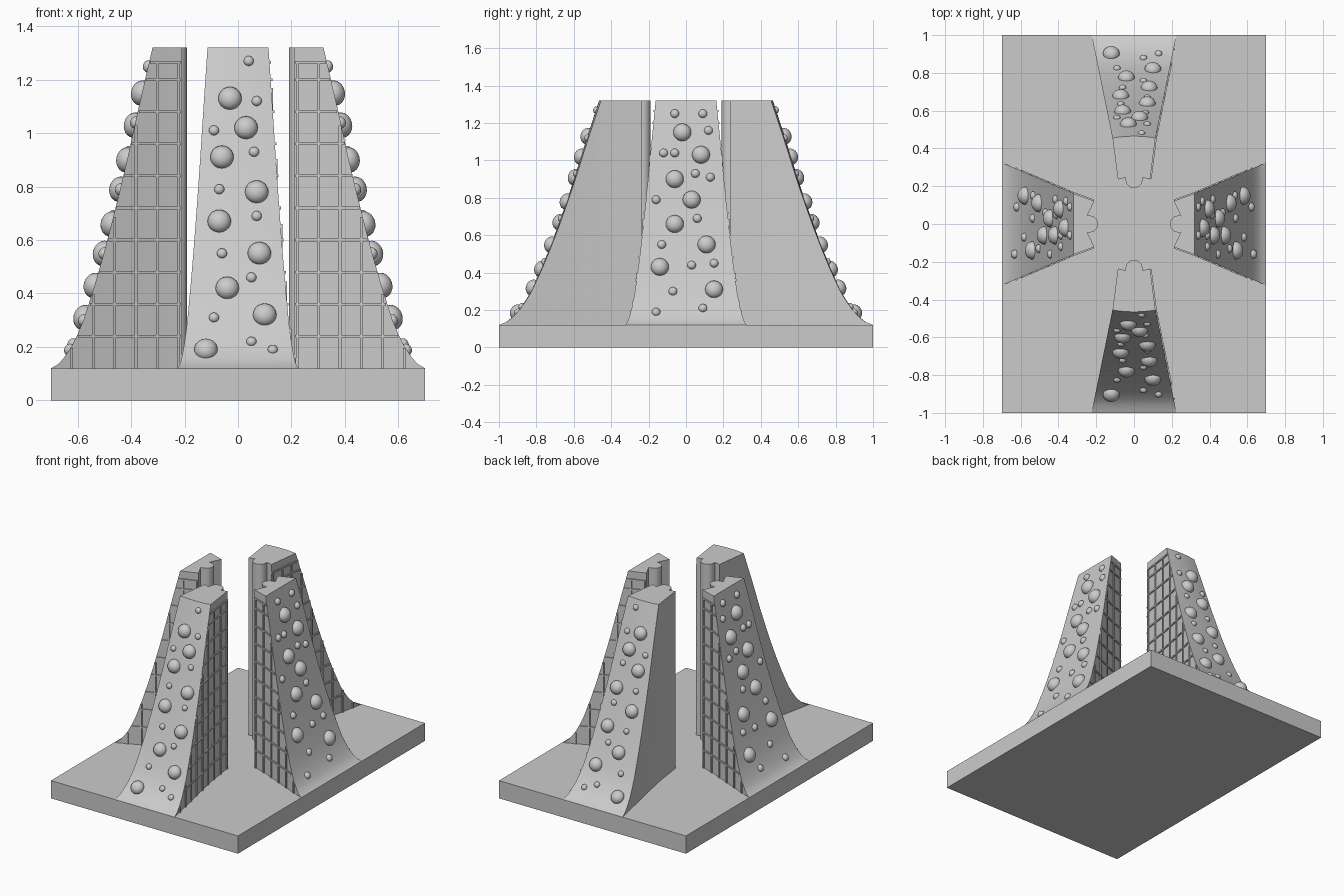
import bpy
import bmesh
from math import cos, sin, pi
from mathutils import Matrix, Vector

cube = bpy.data.objects.get("Cube")
if cube:
    bpy.data.objects.remove(cube, do_unlink=True)

stone = bpy.data.materials.new("light_grey_stone")
stone.use_nodes = True
grey = (0.6, 0.6, 0.6, 1)
stone.diffuse_color = grey
stone.node_tree.nodes["Principled BSDF"].inputs["Base Color"].default_value = grey

FLOOR, TOP = 0.12, 1.32
# Flared outer profile: height and fraction of the flare
FLARE = [(FLOOR, 1), (0.135, 0.93), (0.16, 0.87), (0.2, 0.8), (0.25, 0.735),
         (0.3, 0.68), (0.42, 0.578), (0.54, 0.487), (0.65, 0.41), (0.78, 0.325),
         (0.9, 0.25), (1.03, 0.175), (1.14, 0.11), (TOP, 0)]


def interp(points, x):
    """Piecewise linear lookup in points sorted by their first value."""
    for (x0, y0), (x1, y1) in zip(points, points[1:]):
        if x <= x1:
            return y0 + (y1 - y0) * (x - x0) / (x1 - x0)
    return points[-1][1]


def finish(name, bm, smooth=True):
    bmesh.ops.recalc_face_normals(bm, faces=bm.faces)
    mesh = bpy.data.meshes.new(name)
    bm.to_mesh(mesh)
    bm.free()
    obj = bpy.data.objects.new(name, mesh)
    mesh.materials.append(stone)
    bpy.context.collection.objects.link(obj)
    if smooth:
        bpy.ops.object.select_all(action='DESELECT')
        obj.select_set(True)
        bpy.context.view_layer.objects.active = obj
        bpy.ops.object.shade_smooth_by_angle(angle=pi / 6)
    return obj


def add_box(bm, corners):
    """Six-sided solid from four lower and four upper corners."""
    v = [bm.verts.new(c) for c in corners]
    bm.faces.new(v[:4])
    bm.faces.new(v[4:])
    for i in range(4):
        j = (i + 1) % 4
        bm.faces.new((v[i], v[j], v[j + 4], v[i + 4]))


class Pillar:
    """Works in outward distance r, sideways offset t and height z."""

    def __init__(self, name, axis, sign, widths, bulge):
        self.name, self.axis, self.sign = name, axis, sign
        self.widths, self.bulge = widths, bulge
        self.r_top, self.r_foot = widths[1][0] + 0.005, widths[2][0]

    def place(self, r, t, z):
        r *= self.sign
        return Vector((r, t, z) if self.axis == "x" else (t, r, z))

    def width(self, r):
        return interp(self.widths, r)

    def edge(self, z):
        return self.r_top + (self.r_foot - self.r_top) * interp(FLARE, z)

    def outer(self, u, z):
        """Outer face point, with u running from -1 to 1 across it."""
        r = self.edge(z)
        bow = self.bulge * (1 - interp(FLARE, z)) * (1 - u * u)
        return self.place(r + bow, u * self.width(r), z)

    def body(self):
        bm = bmesh.new()
        (r0, w0), (r1, w1) = self.widths[:2]
        # Inner side: notched corners with a half-round column between them
        arc = [(0.235 - 0.045 * cos(a), 0.045 * sin(a))
               for a in [pi * (i / 10 - 0.5) for i in range(11)]]
        inner = [(r1, -w1), (r0, -w0), (0.247, -0.046)] + arc
        inner += [(0.247, 0.046), (r0, w0), (r1, w1)]
        rings = []
        for z, _ in FLARE:
            points = [self.place(r, t, z) for r, t in inner]
            points += [self.outer(u / 4, z) for u in range(4, -5, -1)]
            rings.append([bm.verts.new(p) for p in points])
        for low, high in zip(rings, rings[1:]):
            for i in range(len(low)):
                bm.faces.new((low[i - 1], low[i], high[i], high[i - 1]))
        bm.faces.new(rings[0])
        bm.faces.new(rings[-1])
        finish(self.name + "_pillar", bm)

    def bumps(self, big, small, big_radius, small_radius):
        bm = bmesh.new()
        for spots, radius in ((big, big_radius), (small, small_radius)):
            for t, z in spots:
                u = t / self.width(self.edge(z))
                rise = self.outer(u, z + 0.02) - self.outer(u, z - 0.02)
                side = self.place(0, 1, 0)
                normal = side.cross(rise).normalized()
                turn = normal.to_track_quat('Z', 'Y').to_matrix().to_4x4()
                matrix = (Matrix.Translation(self.outer(u, z)) @ turn
                          @ Matrix.Diagonal((1, 1, 0.85, 1)))
                bmesh.ops.create_uvsphere(bm, u_segments=20, v_segments=12,
                                          radius=radius, matrix=matrix)
        finish(self.name + "_bumps", bm)

    def lattice(self, side, first, step):
        bm = bmesh.new()
        half = 0.005

        def bar(ra, rb, za, zb):
            add_box(bm, [self.place(r, side * (self.width(r) + out), z)
                         for z in (za, zb)
                         for r, out in ((ra, -0.01), (rb, -0.01), (rb, 0.007), (ra, 0.007))])

        # Upright bars stop at the flared edge
        heights = [(-f, z) for z, f in FLARE]
        r = first
        while r < self.r_foot - 0.06:
            share = (r + half - self.r_top) / (self.r_foot - self.r_top)
            top = interp(heights, -share) if share > 0 else TOP
            bar(r - half, r + half, FLOOR, min(top, TOP - 0.05))
            r += step
        # Level bars are split where the side bends
        bend = self.widths[1][0]
        for k in range(10):
            z = 0.24 + k * 0.12 if k < 9 else TOP - 0.055
            bar(first - 0.008, bend, z - half, z + half)
            if self.edge(z) - 0.01 > bend:
                bar(bend, self.edge(z + half) - 0.003, z - half, z + half)
        name = self.name + ("_lattice_a" if side > 0 else "_lattice_b")
        finish(name, bm, smooth=False)


# Base slab
slab = bmesh.new()
bmesh.ops.create_cube(slab, size=1, matrix=Matrix.Translation((0, 0, FLOOR / 2))
                      @ Matrix.Diagonal((1.4, 2, FLOOR, 1)))
finish("base_slab", slab, smooth=False)

# Bump positions across the outer faces: sideways offset and height
END_BIG = [(-.03, 1.13), (.03, 1.02), (-.06, .91), (.07, .78), (-.07, .67),
           (.08, .55), (-.04, .42), (.1, .32), (-.12, .19)]
END_SMALL = [(.04, 1.27), (.07, 1.12), (-.09, 1.01), (.06, .93), (-.07, .79),
             (.07, .69), (-.06, .55), (.05, .46), (-.09, .31), (.05, .22), (.13, .19)]
SIDE_BIG = [(-.02, 1.15), (.08, 1.03), (-.06, .9), (.03, .79), (-.06, .66),
            (.11, .55), (-.14, .43), (.15, .31)]
SIDE_SMALL = [(-.06, 1.25), (.09, 1.25), (.12, 1.16), (-.12, 1.04), (-.06, 1.04),
              (.05, .93), (.13, .91), (-.16, .79), (.06, .69), (-.13, .55),
              (.03, .44), (.15, .45), (-.07, .3), (-.16, .19), (.09, .21)]

# Front and back pillars, with lattice on one side
for name, sign in (("front", -1), ("back", 1)):
    pillar = Pillar(name, "y", sign, [(0.235, 0.085), (0.45, 0.113), (1, 0.225)], 0.01)
    pillar.body()
    pillar.bumps(END_BIG, END_SMALL, 0.044, 0.019)
    pillar.lattice(1, 0.245, 0.085)

# Left and right pillars, with lattice on both sides
for name, sign in (("left", 1), ("right", -1)):
    pillar = Pillar(name, "x", sign, [(0.21, 0.122), (0.315, 0.16), (0.7, 0.325)], 0)
    pillar.body()
    pillar.bumps(SIDE_BIG, SIDE_SMALL, 0.048, 0.023)
    for side in (1, -1):
        pillar.lattice(side, 0.222, 0.08)
